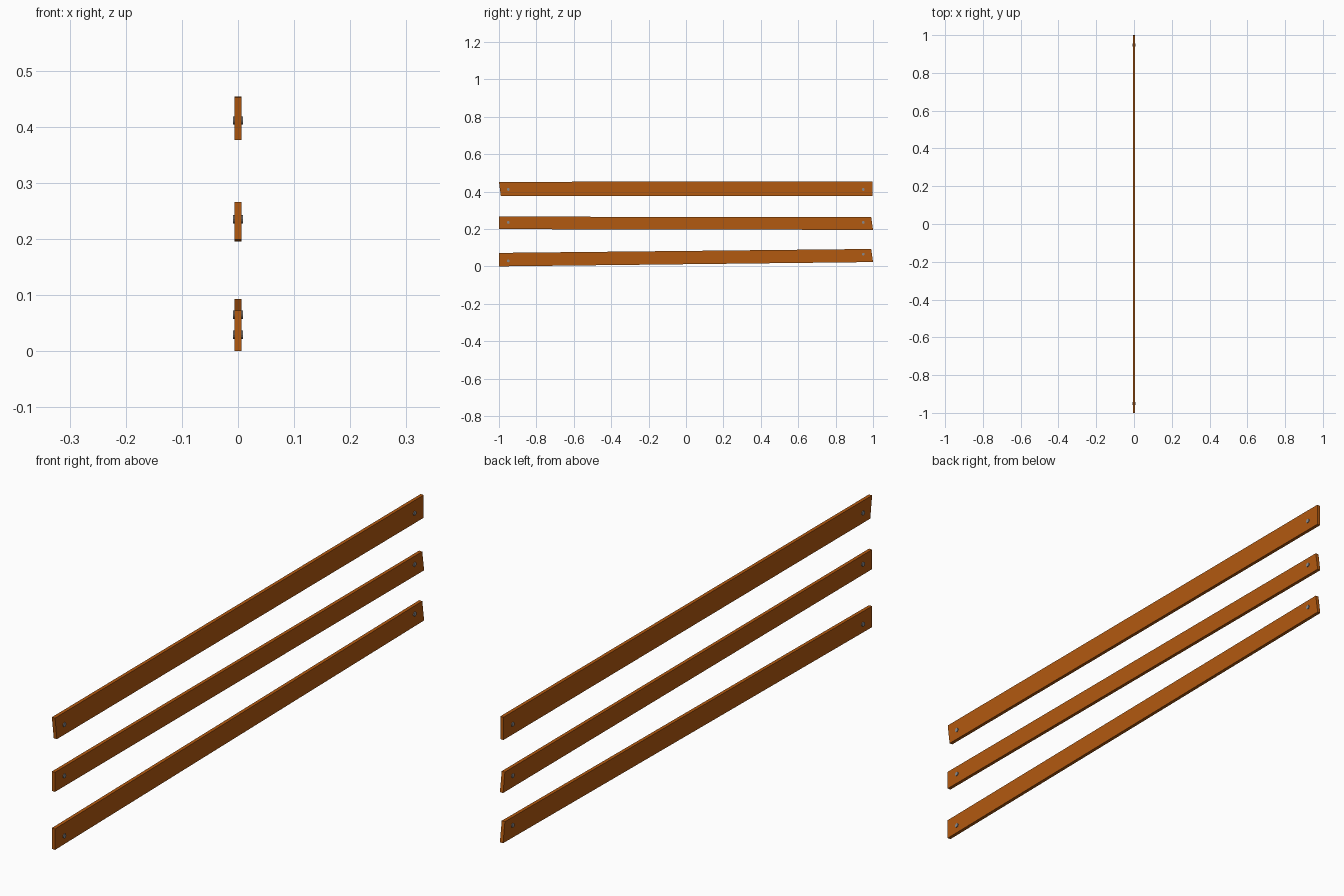
import bpy, bmesh
from mathutils import Matrix
from math import pi

if "Cube" in bpy.data.objects:
    bpy.data.objects.remove(bpy.data.objects["Cube"])

T = 0.006          # half plank thickness
BOLT_R = 0.0075
BOLT_X = 0.0085    # how far bolt heads reach from centre


def material(name, rgb):
    m = bpy.data.materials.new(name)
    m.diffuse_color = (*rgb, 1)
    m.use_nodes = True
    m.node_tree.nodes["Principled BSDF"].inputs["Base Color"].default_value = m.diffuse_color
    return m


wood = material("wood", (0.45, 0.10, 0.005))
metal = material("metal", (0.25, 0.25, 0.26))


def add_object(name, bm, mat):
    bmesh.ops.recalc_face_normals(bm, faces=bm.faces)
    me = bpy.data.meshes.new(name)
    bm.to_mesh(me)
    bm.free()
    me.materials.append(mat)
    ob = bpy.data.objects.new(name, me)
    bpy.context.collection.objects.link(ob)
    return ob


# Plank: side profile (y, z) extruded across x
def plank(name, profile):
    bm = bmesh.new()
    face = bm.faces.new([bm.verts.new((-T, y, z)) for y, z in profile])
    ext = bmesh.ops.extrude_face_region(bm, geom=[face])
    verts = [g for g in ext["geom"] if isinstance(g, bmesh.types.BMVert)]
    bmesh.ops.translate(bm, verts=verts, vec=(2 * T, 0, 0))
    add_object(name, bm, wood)


# Bolt: short cylinder through the plank, showing on both faces
def bolt(name, y, z):
    bm = bmesh.new()
    bmesh.ops.create_cone(bm, cap_ends=True, segments=12, radius1=BOLT_R,
                          radius2=BOLT_R, depth=2 * BOLT_X,
                          matrix=Matrix.Translation((0, y, z)) @ Matrix.Rotation(pi / 2, 4, 'Y'))
    add_object(name, bm, metal)


# Rails: uneven corners, then bolt heights at the two ends
rails = {
    "bottom": ([(-1, 0), (1, 0.023), (0.99, 0.093), (-1, 0.072)], 0.029, 0.065),
    "middle": ([(-1, 0.199), (1, 0.195), (0.99, 0.263), (-1, 0.266)], 0.235, 0.235),
    "top": ([(-0.99, 0.376), (0.998, 0.376), (0.998, 0.454), (-1, 0.452)], 0.411, 0.411),
}
for name, (profile, z_front, z_back) in rails.items():
    plank(f"{name}_plank", profile)
    bolt(f"{name}_front_bolt", -0.95, z_front)
    bolt(f"{name}_back_bolt", 0.948, z_back)
